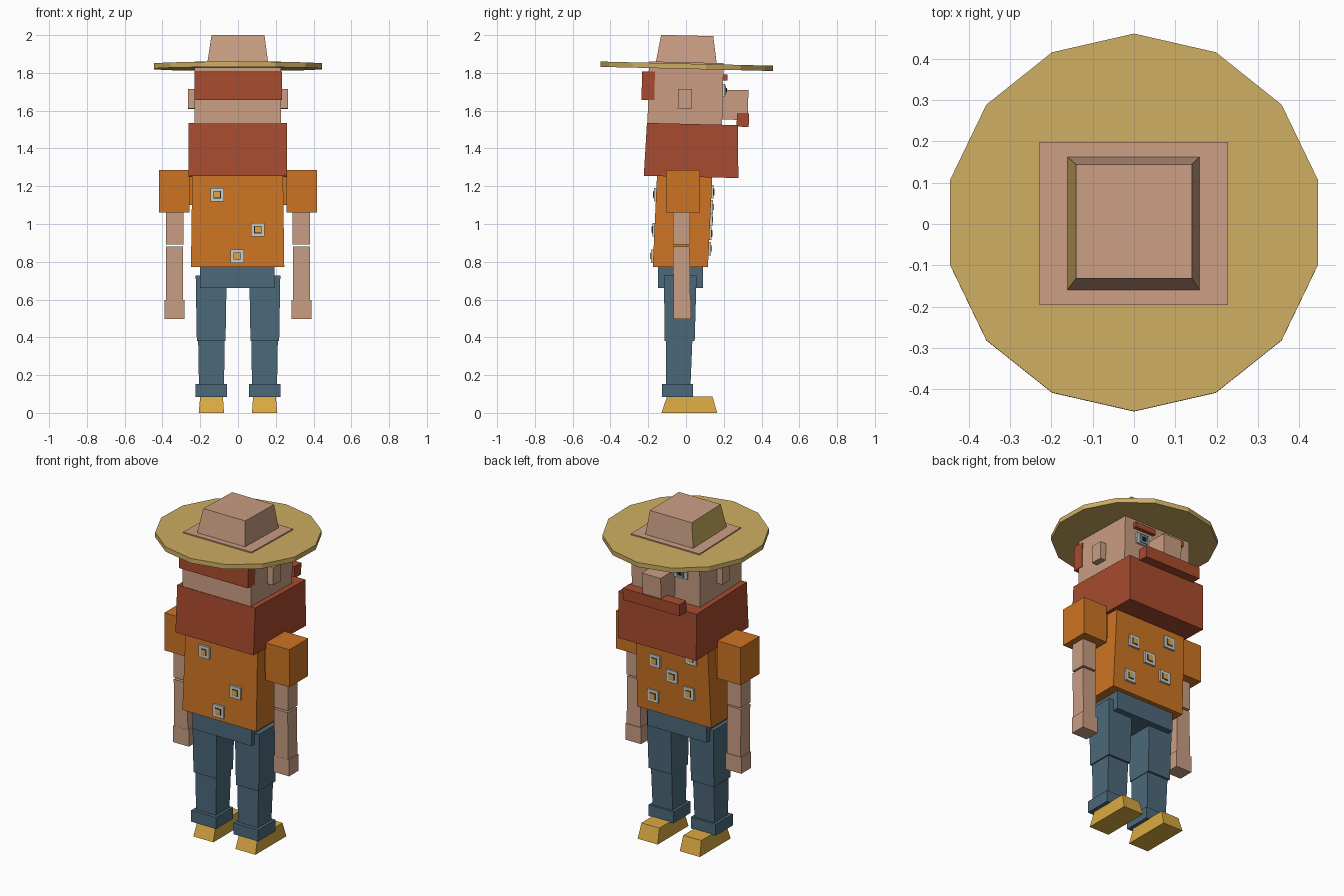
import bpy, bmesh, math
from mathutils import Matrix, Vector

if "Cube" in bpy.data.objects:
    bpy.data.objects.remove(bpy.data.objects["Cube"])


def material(name, hex_code):
    rgb = [int(hex_code[i:i + 2], 16) / 255 for i in (0, 2, 4)]
    lin = [c / 12.92 if c <= 0.04045 else ((c + 0.055) / 1.055) ** 2.4 for c in rgb]
    m = bpy.data.materials.new(name)
    m.diffuse_color = (*lin, 1)
    m.use_nodes = True
    m.node_tree.nodes["Principled BSDF"].inputs["Base Color"].default_value = m.diffuse_color
    return m


SKIN = material("skin", "CA9E84")
STRAW = material("straw", "CDAE62")
RED = material("red_hair", "A84B2E")
ORANGE = material("orange_shirt", "CD7423")
DENIM = material("denim", "4C697A")
BOOT = material("boot_yellow", "DBAA42")
PETAL = material("petal_grey", "CDCDC6")
BLUE = material("eye_blue", "6C9CB4")
BLACK = material("pupil_black", "1C1C1C")

HEAD_TILT = (Matrix.Translation((0, 0, 1.69)) @ Matrix.Rotation(-0.024, 4, 'X')
             @ Matrix.Translation((0, 0, -1.69)))


def finish(name, bm, mats, tilt=False):
    if tilt:
        bmesh.ops.transform(bm, matrix=HEAD_TILT, verts=bm.verts)
    mesh = bpy.data.meshes.new(name)
    bm.to_mesh(mesh)
    bm.free()
    for m in mats:
        mesh.materials.append(m)
    ob = bpy.data.objects.new(name, mesh)
    bpy.context.collection.objects.link(ob)
    return ob


def block(name, mat, x, y, z, top_x=None, top_y=None, tilt=False, side_rule=None):
    """Box with ranges x, y, z; the top rectangle may differ from the bottom."""
    bm = bmesh.new()
    bmesh.ops.create_cube(bm, size=2)
    for v in bm.verts:
        up = v.co.z > 0
        rx = top_x if up and top_x else x
        ry = top_y if up and top_y else y
        v.co = Vector((rx[v.co.x > 0], ry[v.co.y > 0], z[up]))
    bm.normal_update()
    mats = [mat]
    if side_rule:
        mats.append(side_rule[1])
        for f in bm.faces:
            f.material_index = int(side_rule[0](f.normal))
    return finish(name, bm, mats, tilt)


def pair(name, mat, x, y, z, top_x=None, **kw):
    """The same block on the right (+x) and left (-x)."""
    flip = lambda r: r and (-r[1], -r[0])
    block(name + "_right", mat, x, y, z, top_x=top_x, **kw)
    block(name + "_left", mat, flip(x), y, z, top_x=flip(top_x), **kw)


# Hat: fourteen-sided brim and tapered crown with one straw-coloured side
bm = bmesh.new()
bmesh.ops.create_cone(bm, cap_ends=True, segments=14, radius1=0.457, radius2=0.457, depth=0.028,
                      matrix=Matrix.Translation((0, 0, 1.835)) @ Matrix.Rotation(math.pi / 2, 4, 'Z'))
for v in bm.verts:
    # keep a corner pointing along y
    a = round((math.atan2(v.co.y, v.co.x) - math.pi / 2) / (math.pi / 7)) * math.pi / 7 + math.pi / 2
    v.co.x, v.co.y = 0.457 * math.cos(a), 0.457 * math.sin(a)
finish("hat_brim", bm, [STRAW], tilt=True)
block("hat_crown", SKIN, (-0.163, 0.16), (-0.165, 0.16), (1.845, 1.998),
      top_x=(-0.14, 0.14), top_y=(-0.139, 0.137), tilt=True,
      side_rule=(lambda n: n.x < -0.8, STRAW))

# Head with hair, ears, nose, moustache, beard
block("head", SKIN, (-0.229, 0.228), (-0.2, 0.195), (1.45, 1.856), tilt=True)
block("back_hair", RED, (-0.23, 0.232), (-0.235, -0.167), (1.652, 1.803), tilt=True)
pair("ear", SKIN, (0.2, 0.265), (-0.042, 0.032), (1.61, 1.715), tilt=True)
block("nose", SKIN, (-0.062, 0.062), (0.18, 0.33), (1.558, 1.716), tilt=True)
block("moustache", RED, (-0.19, 0.19), (0.272, 0.336), (1.522, 1.592), tilt=True)
block("beard", RED, (-0.262, 0.26), (-0.213, 0.288), (1.25, 1.53),
      top_y=(-0.203, 0.278), tilt=True)

# Eyes and brows
pair("eyebrow", RED, (0.03, 0.17), (0.18, 0.218), (1.765, 1.797), tilt=True)
pair("eye_white", PETAL, (0.065, 0.15), (0.18, 0.206), (1.68, 1.745), tilt=True)
pair("eye_iris", BLUE, (0.08, 0.13), (0.18, 0.212), (1.688, 1.738), tilt=True)
pair("eye_pupil", BLACK, (0.093, 0.117), (0.18, 0.216), (1.701, 1.725), tilt=True)

# Shirt
block("shirt", ORANGE, (-0.249, 0.245), (-0.176, 0.116), (0.772, 1.29),
      top_x=(-0.242, 0.238), top_y=(-0.152, 0.141))
pair("sleeve", ORANGE, (0.258, 0.418), (-0.106, 0.074), (1.06, 1.287))
pair("shoulder", ORANGE, (0.2, 0.3), (-0.09, 0.06), (1.1, 1.27))

# Flower patches on both sides of the shirt
back = [(-0.11, 1.155), (0.105, 0.97), (-0.005, 0.83)]
front = [(0.112, 1.09), (-0.133, 1.17), (0, 1.025), (0.132, 0.87), (-0.11, 0.95)]
for side, spots in ((-1, back), (1, front)):
    for i, (x, z) in enumerate(spots):
        t = (z - 0.772) / 0.518
        y = -0.176 + 0.024 * t if side < 0 else 0.116 + 0.025 * t
        label = ("back" if side < 0 else "front") + f"_flower_{i}"
        for part, mat, h, d in (("petals", PETAL, 0.036, 0.011), ("rim", BLACK, 0.019, 0.0125),
                                ("centre", BOOT, 0.016, 0.016)):
            ry = sorted((y - side * 0.006, y + side * d))
            block(f"{label}_{part}", mat, (x - h, x + h), ry, (z - h, z + h))

# Arms and hands
pair("upper_arm", SKIN, (0.289, 0.382), (-0.069, 0.022), (0.892, 1.08))
pair("forearm", SKIN, (0.29, 0.381), (-0.065, 0.023), (0.59, 0.882), top_y=(-0.07, 0.019))
pair("hand", SKIN, (0.283, 0.388), (-0.066, 0.026), (0.498, 0.597))

# Trousers
block("pelvis", DENIM, (-0.2, 0.193), (-0.148, 0.09), (0.66, 0.785))
pair("thigh", DENIM, (0.066, 0.218), (-0.114, 0.046), (0.38, 0.727),
     top_x=(0.06, 0.224), top_y=(-0.116, 0.056))
pair("shin", DENIM, (0.075, 0.206), (-0.106, 0.022), (0.1, 0.39),
     top_x=(0.07, 0.211), top_y=(-0.106, 0.034))
pair("cuff", DENIM, (0.058, 0.224), (-0.127, 0.037), (0.084, 0.153))

# Boots
pair("boot", BOOT, (0.074, 0.208), (-0.13, 0.165), (0.0, 0.088),
     top_x=(0.08, 0.2), top_y=(-0.1, 0.14))
